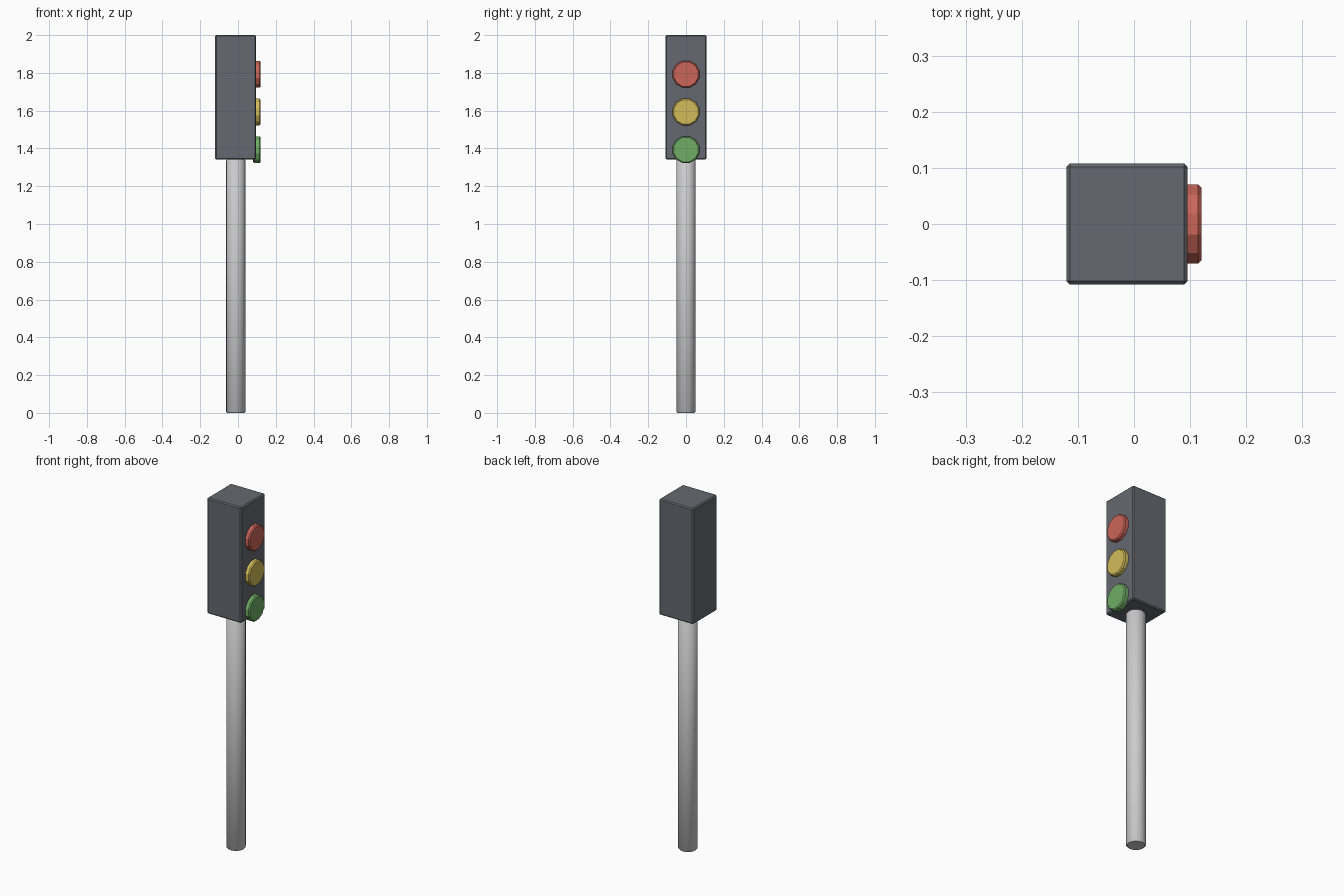
import bpy, bmesh, math
from mathutils import Matrix

if "Cube" in bpy.data.objects:
    bpy.data.objects.remove(bpy.data.objects["Cube"])

CX = -0.0125   # axis of pole and housing
BEVEL = 0.006


def finish(name, bm, color=None):
    mesh = bpy.data.meshes.new(name)
    bm.to_mesh(mesh)
    bm.free()
    obj = bpy.data.objects.new(name, mesh)
    bpy.context.collection.objects.link(obj)
    mod = obj.modifiers.new("soft_edges", 'BEVEL')
    mod.width = BEVEL
    mod.segments = 1
    mod.limit_method = 'ANGLE'
    mod.angle_limit = math.radians(40)
    if color:
        mat = bpy.data.materials.new(name)
        mat.diffuse_color = (*color, 1)
        mat.use_nodes = True
        mat.node_tree.nodes["Principled BSDF"].inputs["Base Color"].default_value = mat.diffuse_color
        mesh.materials.append(mat)
    return obj


def box(name, center, size, color=None):
    bm = bmesh.new()
    bmesh.ops.create_cube(bm, size=1, matrix=Matrix.Translation(center) @ Matrix.Diagonal((*size, 1)))
    return finish(name, bm, color)


def cylinder(name, center, radius, depth, sides, rot, color=None):
    bm = bmesh.new()
    bmesh.ops.create_cone(bm, cap_ends=True, segments=sides, radius1=radius, radius2=radius,
                          depth=depth, matrix=Matrix.Translation(center) @ rot)
    return finish(name, bm, color)


# Pole
pole = cylinder("pole", (CX, 0, 0.671), 0.051, 1.342, 16, Matrix.Identity(4))
for poly in pole.data.polygons:
    poly.use_smooth = len(poly.vertices) == 4

# Signal housing
box("signal_housing", (CX, 0, 1.671), (0.216, 0.216, 0.658), (0.13, 0.14, 0.16))

# Lamps, facing +x, each a twelve-sided disc with a flat side up
face_x = Matrix.Rotation(math.pi / 2, 4, 'Y') @ Matrix.Rotation(math.radians(15), 4, 'Z')
lamps = (("red_lamp", 1.793, (0.6, 0.13, 0.1)),
         ("yellow_lamp", 1.593, (0.65, 0.5, 0.1)),
         ("green_lamp", 1.393, (0.16, 0.42, 0.13)))
for name, z, color in lamps:
    cylinder(name, (0.1, 0, z), 0.073, 0.04, 12, face_x, color)
